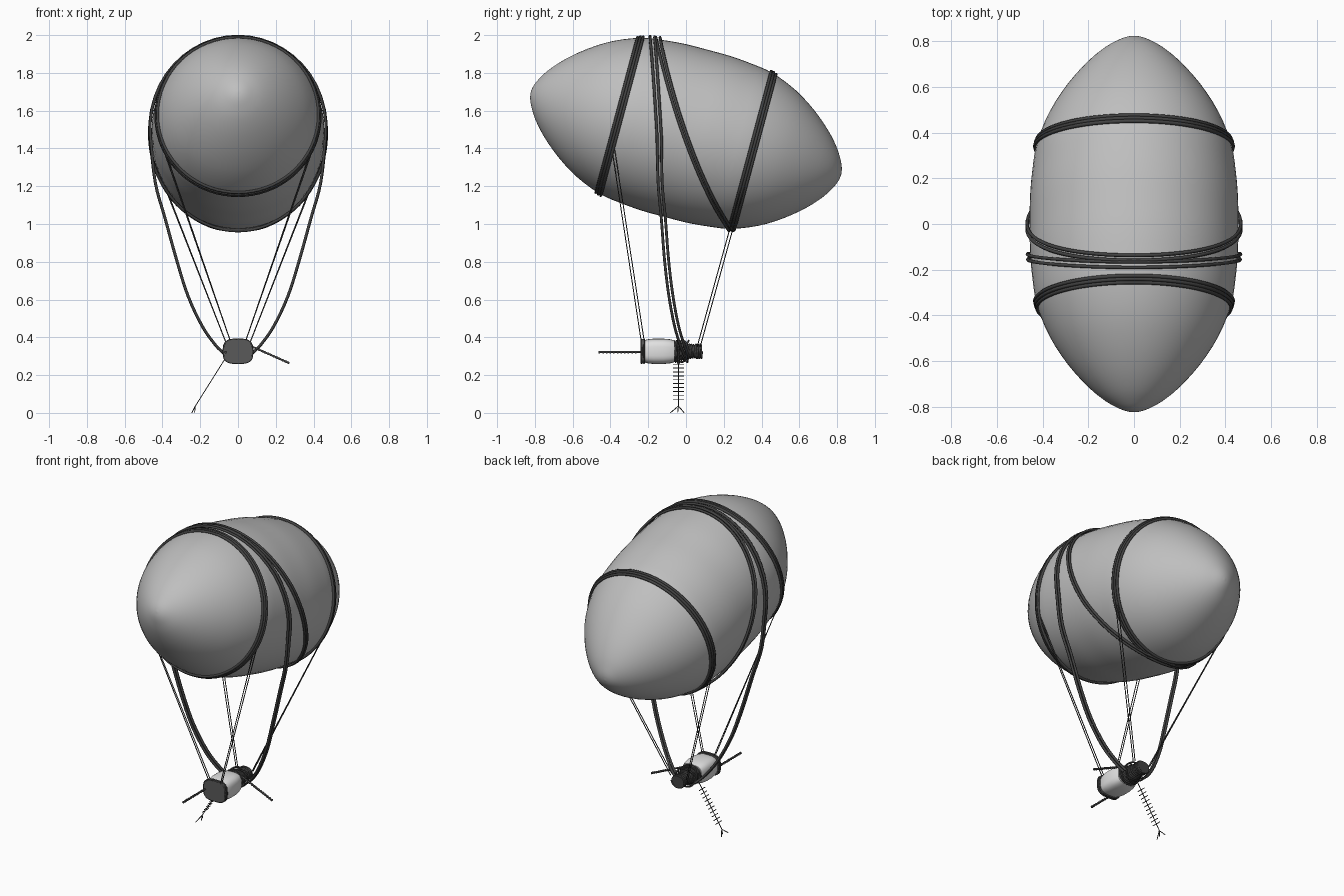
import bpy, math
from mathutils import Vector

if "Cube" in bpy.data.objects:
    bpy.data.objects.remove(bpy.data.objects["Cube"])

def mat(name, v):
    m = bpy.data.materials.new(name)
    m.diffuse_color = (v, v, v, 1)
    m.use_nodes = True
    m.node_tree.nodes["Principled BSDF"].inputs["Base Color"].default_value = m.diffuse_color
    return m

GREY = mat("envelope grey", 0.52)
LIGHT = mat("light grey", 0.75)
ROPE = mat("dark rope", 0.055)
PLATE = mat("dark plate", 0.10)

TILT = math.radians(15)
C, S = math.cos(TILT), math.sin(TILT)
CZ = 1.48
PROFILE = [(0, .457), (.12, .456), (.24, .446), (.36, .427), (.5, .372), (.62, .297),
           (.72, .213), (.79, .135), (.83, .07), (.846, .03), (.85, 0)]

def radius(s):
    s = abs(s)
    for (a, ra), (b, rb) in zip(PROFILE, PROFILE[1:]):
        if s <= b:
            return ra + (rb - ra) * (s - a) / (b - a)
    return 0

def place(s, x, p):
    # balloon space (along axis, sideways, up) to world
    return Vector((x, s * C + p * S, CZ - s * S + p * C))

def on_skin(s, a, lift=0.006):
    # a = 0 at the top of the balloon
    r = radius(s) + lift
    return place(s, r * math.sin(a), r * math.cos(a))

def finish(name, verts, faces, m, angle=40):
    me = bpy.data.meshes.new(name)
    me.from_pydata(verts, [], faces)
    me.materials.append(m)
    ob = bpy.data.objects.new(name, me)
    bpy.context.collection.objects.link(ob)
    bpy.ops.object.select_all(action='DESELECT')
    ob.select_set(True)
    bpy.context.view_layer.objects.active = ob
    bpy.ops.object.mode_set(mode='EDIT')
    bpy.ops.mesh.select_all(action='SELECT')
    bpy.ops.mesh.normals_make_consistent(inside=False)
    bpy.ops.object.mode_set(mode='OBJECT')
    bpy.ops.object.shade_smooth_by_angle(angle=math.radians(angle))
    return ob

def loft(name, rings, m):
    n = len(rings[0])
    verts = [v for r in rings for v in r]
    faces = [(i * n + j, i * n + (j + 1) % n, (i + 1) * n + (j + 1) % n, (i + 1) * n + j)
             for i in range(len(rings) - 1) for j in range(n)]
    faces += [tuple(range(n)), tuple(range(len(verts) - n, len(verts)))]
    return finish(name, verts, faces, m)

def tubes(name, paths, r, m=ROPE, closed=False, res=1):
    cu = bpy.data.curves.new(name, 'CURVE')
    cu.dimensions = '3D'
    cu.bevel_depth = r
    cu.bevel_resolution = res
    cu.use_fill_caps = True
    for path in paths:
        sp = cu.splines.new('POLY')
        sp.points.add(len(path) - 1)
        for q, v in zip(sp.points, path):
            q.co = (*v, 1)
        sp.use_cyclic_u = closed
    cu.materials.append(m)
    ob = bpy.data.objects.new(name, cu)
    bpy.context.collection.objects.link(ob)
    return ob

def smooth_path(pts, k=6):
    # Catmull-Rom through the points
    P = [Vector(p) for p in pts]
    P = [2 * P[0] - P[1]] + P + [2 * P[-1] - P[-2]]
    out = []
    for a, b, c, d in zip(P, P[1:], P[2:], P[3:]):
        for i in range(k):
            t = i / k
            out.append(.5 * (2 * b + (c - a) * t + (2 * a - 5 * b + 4 * c - d) * t * t
                             + (3 * b - a - 3 * c + d) * t ** 3))
    return out + [P[-2]]

# balloon envelope: tilted lathe
half = smooth_path([(s, r, 0) for s, r in PROFILE], 3)[:-1]
prof = [(-v.x, v.y) for v in reversed(half)] + [(v.x, v.y) for v in half[1:]]
prof = [(-.85, .004)] + prof + [(.85, .004)]
N = 64
loft("balloon", [[place(s, r * math.sin(t), r * math.cos(t))
     for t in (2 * math.pi * j / N for j in range(N))] for s, r in prof], GREY)

# girth bands: three cords side by side
full = [2 * math.pi * j / 72 for j in range(72)]
for name, s0 in (("front_band", -.365), ("rear_band", .365)):
    tubes(name, [[on_skin(s0 + d, a) for a in full] for d in (-.014, 0, .014)], .0085, closed=True)

# slanting double loop round the balloon
tubes("slanting_loop", [[on_skin(.018 - .32 * math.cos(a) + .027 * math.cos(2 * a) + d, a, .012)
      for a in full] for d in (-.011, .011)], .008, closed=True)

# main double rope: over the top and down to the basket on both sides
main = []
for d in (-.012, .012):
    side = [on_skin(-.15 - .155 * math.cos(a) + d, a, .013)
            for a in (math.radians(i * 8) for i in range(13))]
    k = d * .9
    side += smooth_path([side[-1], (.438, -.137 + k, 1.22), (.386, -.12 + k, 1.03),
                         (.325, -.103 + k, .81), (.265, -.08 + k, .62), (.19, -.05 + k, .46),
                         (.12, -.02 + k, .36), (.07, k, .31)], 4)[1:]
    main.append([Vector((-v.x, v.y, v.z)) for v in reversed(side[1:])] + side)
tubes("main_rope", main, .008)

# thin hanging lines, leaving the bands on a tangent
lines = []
for sx in (-1, 1):
    for d in (-.008, .008):
        lines.append([on_skin(-.365 + d, sx * math.radians(110)), (sx * .042, -.23 + d, .385)])
        lines.append([on_skin(.365 + d, sx * math.radians(113)), (sx * .055, .067 + d, .35)])
tubes("hanging_lines", lines, .0028)

# basket, built from rounded-square sections along y
def section(y, w, h, zc=.326, e=3.2, n=32):
    out = []
    for j in range(n):
        c, s = math.cos(2 * math.pi * j / n), math.sin(2 * math.pi * j / n)
        out.append((w * math.copysign(abs(c) ** (2 / e), c), y,
                    zc + h * math.copysign(abs(s) ** (2 / e), s)))
    return out

loft("basket_body", [section(y, w, w * .84) for y, w in
     ((-.222, .070), (-.20, .076), (-.17, .080), (-.12, .080), (-.085, .076), (-.06, .068))], LIGHT)
loft("basket_front_plate", [section(y, w, w * .83) for y, w in
     ((-.24, .074), (-.236, .078), (-.222, .078), (-.218, .074))], PLATE)
tubes("front_plate_rim", [section(y, .077, .063) for y in (-.236, -.222)], .005, closed=True)

# rear wrapping: dark core with a coiled rope
def coil_r(y):
    return .056 - .022 * min(1, max(0, (y + .06) / .10)) + (.004 if y > .05 else 0)

loft("wrapped_core", [section(y, coil_r(y) * 1.15, coil_r(y) * .95, e=2.4)
     for y in (-.068, -.03, 0, .04, .06, .085)], ROPE)
helix = []
for i in range(13 * 20 + 1):
    y = -.066 + .15 * i / 260
    t, r = 2 * math.pi * i / 20, coil_r(y)
    helix.append((r * 1.15 * math.cos(t), y, .326 + r * .96 * math.sin(t)))
tubes("coiled_rope", [helix], .0055)
# slack crossing turns over the coil
tubes("crossing_turns", [[(.066 * math.cos(a), -.02 + sl * math.sin(a + p), .326 + .057 * math.sin(a))
      for a in full[::2]] for sl, p in ((.035, 0), (.03, 1.5), (-.03, .4))], .005, closed=True)

# two wrapped rods, one forward and one to the side
def rod(name, a, b):
    a, b = Vector(a), Vector(b)
    tubes(name, [[a, b]], .0055)
    u = (b - a).normalized()
    tubes(name + "_lashing", [[a.lerp(b, t) - u * .004, a.lerp(b, t) + u * .004]
          for t in (i / 14 for i in range(4, 15))], .0075)

rod("forward_rod", (-.066, -.19, .322), (-.066, -.458, .322))
rod("side_rod", (.05, -.04, .362), (.268, -.04, .265))

# trailing mast with short rungs and a forked end
top, end = Vector((-.06, -.04, .30)), Vector((-.226, -.04, .036))
mast = [[top, end]]
for i in range(10):
    q = top.lerp(end, .16 + i * .078)
    mast.append([q + Vector((0, -.03, 0)), q + Vector((0, .03, 0))])
for dx, dy in ((-.018, -.042), (-.018, .03), (-.004, -.004)):
    mast.append([end, end + Vector((dx, dy, -.0345))])
tubes("trailing_mast", mast, .0025)
